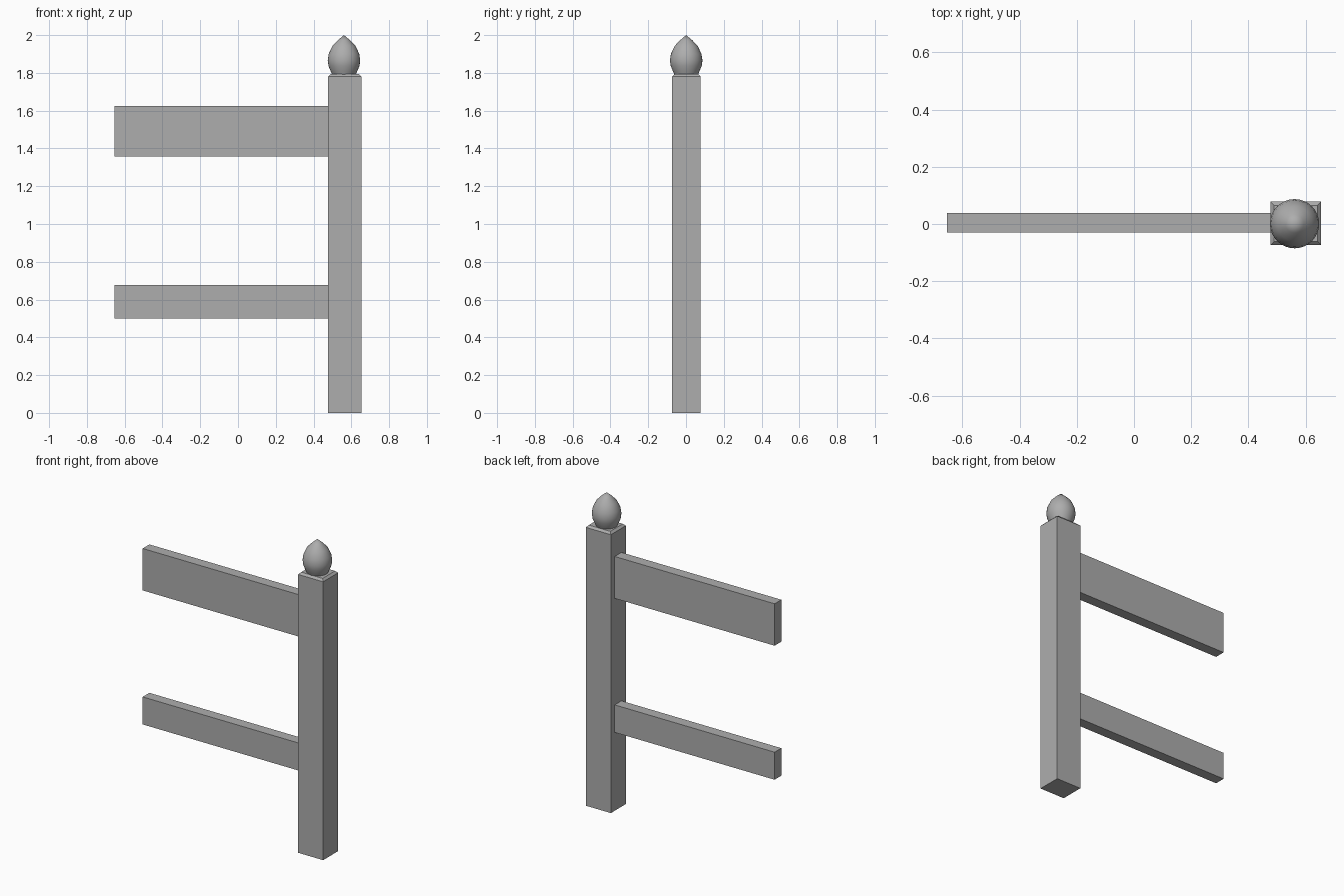
import bpy, bmesh, math

if "Cube" in bpy.data.objects:
    bpy.data.objects.remove(bpy.data.objects["Cube"])

# Dark grey paint shared by every part
paint = bpy.data.materials.new("dark_grey")
paint.diffuse_color = (0.42, 0.42, 0.42, 1)
paint.use_nodes = True
paint.node_tree.nodes["Principled BSDF"].inputs["Base Color"].default_value = paint.diffuse_color


def finish(name, bm):
    bmesh.ops.recalc_face_normals(bm, faces=bm.faces)
    mesh = bpy.data.meshes.new(name)
    bm.to_mesh(mesh)
    bm.free()
    mesh.materials.append(paint)
    obj = bpy.data.objects.new(name, mesh)
    bpy.context.collection.objects.link(obj)
    return obj


def box(name, lo, hi, cap_inset=0, cap_rise=0):
    """Box between two corners, optionally with a bevelled cap on top."""
    bm = bmesh.new()
    bmesh.ops.create_cube(bm, size=1)
    for v in bm.verts:
        v.co = [lo[i] + (v.co[i] + 0.5) * (hi[i] - lo[i]) for i in range(3)]
    if cap_inset:
        bm.normal_update()
        top = max(bm.faces, key=lambda f: f.calc_center_median().z)
        bmesh.ops.inset_region(bm, faces=[top], thickness=cap_inset)
        for v in top.verts:
            v.co.z += cap_rise
    return finish(name, bm)


def lathe(name, profile, centre, sides):
    """Revolve (radius, z) points around a vertical axis."""
    bm = bmesh.new()
    verts = [bm.verts.new((centre[0] + r, centre[1], z)) for r, z in profile]
    edges = [bm.edges.new(pair) for pair in zip(verts, verts[1:])]
    bmesh.ops.spin(bm, geom=verts + edges, cent=(*centre, 0), axis=(0, 0, 1),
                   angle=math.tau, steps=sides)
    bmesh.ops.remove_doubles(bm, verts=bm.verts, dist=0.0005)
    obj = finish(name, bm)
    bpy.ops.object.select_all(action='DESELECT')
    obj.select_set(True)
    bpy.context.view_layer.objects.active = obj
    bpy.ops.object.shade_smooth_by_angle(angle=math.radians(30))
    return obj


# Square post with a shallow bevelled top
box("post", (0.477, -0.074, 0), (0.654, 0.078, 1.78), 0.018, 0.013)

# Rails run through the post, stopping just inside its far face
for name, bottom, top in (("lower_rail", 0.501, 0.677), ("upper_rail", 1.358, 1.626)):
    box(name, (-0.654, -0.029, bottom), (0.653, 0.039, top))

# Pointed bulb finial
lathe("finial", [(0, 1.785), (0.06, 1.785), (0.07, 1.808), (0.082, 1.837),
                 (0.086, 1.866), (0.081, 1.9), (0.061, 1.943),
                 (0.032, 1.973), (0, 2.0)], (0.561, 0.001), 32)
